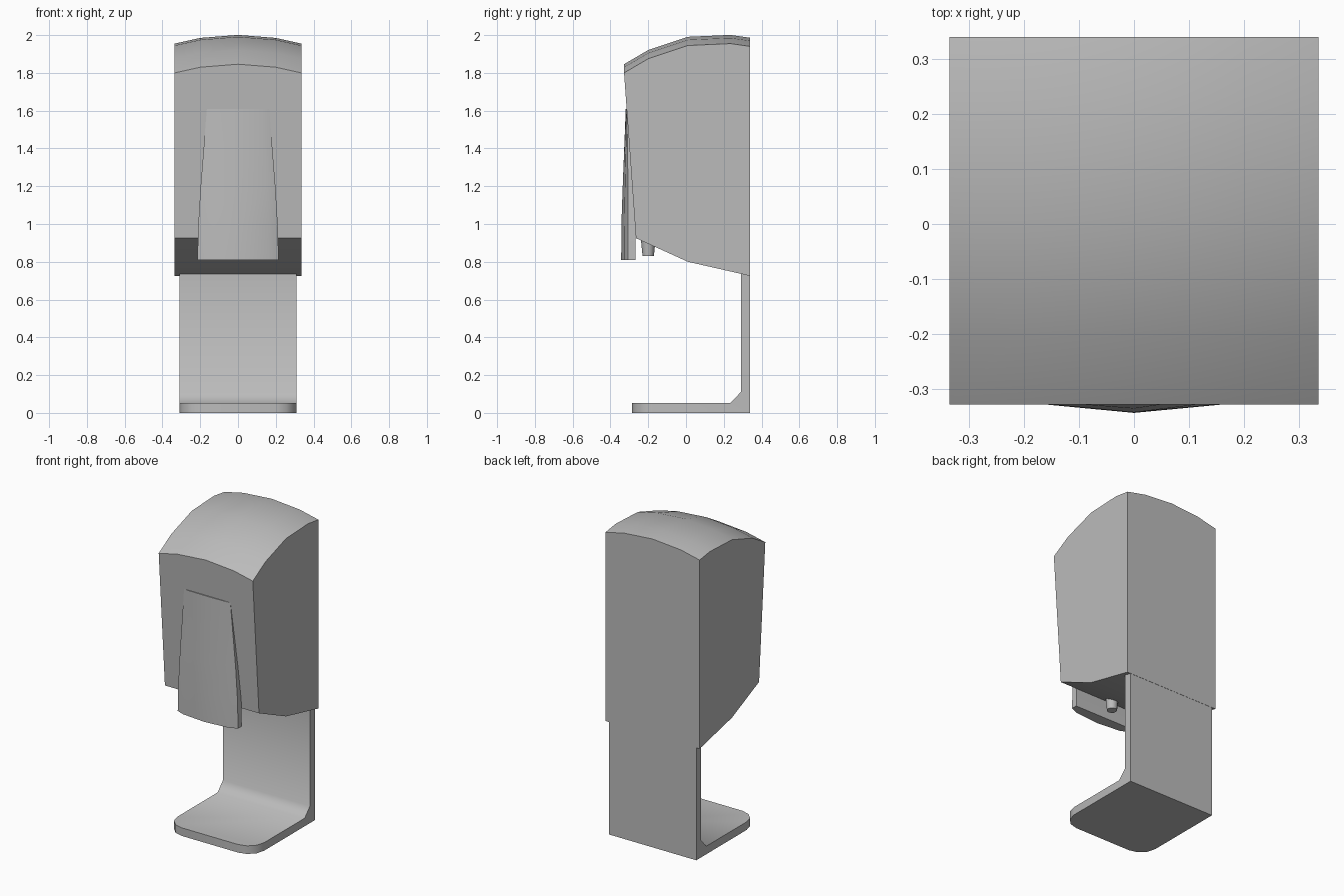
import bpy, bmesh, math

cube = bpy.data.objects.get("Cube")
if cube:
    bpy.data.objects.remove(cube, do_unlink=True)

grey = bpy.data.materials.new("light_grey_plastic")
grey.use_nodes = True
COLOUR = (0.5, 0.5, 0.5, 1)
grey.diffuse_color = COLOUR
grey.node_tree.nodes["Principled BSDF"].inputs["Base Color"].default_value = COLOUR


def finish(name, bm, angle=32):
    bmesh.ops.recalc_face_normals(bm, faces=bm.faces)
    mesh = bpy.data.meshes.new(name)
    bm.to_mesh(mesh)
    bm.free()
    obj = bpy.data.objects.new(name, mesh)
    bpy.context.collection.objects.link(obj)
    mesh.materials.append(grey)
    bpy.ops.object.select_all(action='DESELECT')
    obj.select_set(True)
    bpy.context.view_layer.objects.active = obj
    bpy.ops.object.shade_smooth_by_angle(angle=math.radians(angle))
    return obj


def loft(sections):
    """Join closed loops of equal length and cap both ends."""
    bm = bmesh.new()
    loops = [[bm.verts.new(p) for p in s] for s in sections]
    for a, b in zip(loops, loops[1:]):
        for i in range(len(a)):
            j = (i + 1) % len(a)
            bm.faces.new((a[i], a[j], b[j], b[i]))
    bm.faces.new(loops[0])
    bm.faces.new(loops[-1])
    return bm


# Housing: side profile swept across the width, with a crowned top
roof = [(-0.328, 1.80), (-0.2, 1.875), (0.01, 1.945), (0.235, 1.955), (0.34, 1.94)]
underside = [(0.34, 0.725), (0.01, 0.80), (-0.265, 0.925)]
crown = [(-0.335, 0), (-0.2, 0.03), (0, 0.046), (0.2, 0.03), (0.335, 0)]
finish("housing", loft([
    [(x, y, z + rise) for y, z in roof] + [(x, y, z) for y, z in underside]
    for x, rise in crown]))

# Push lever: bowed panel that widens and stands forward towards the bottom
# Each row: height, half width, front centre, side edge, back
rows = [(0.81, 0.215, -0.343, -0.306, -0.268),
        (1.0, 0.21, -0.342, -0.306, -0.268),
        (1.2, 0.198, -0.335, -0.307, -0.275),
        (1.61, 0.165, -0.319, -0.313, -0.29)]
sections = []
for z, w, mid, edge, back in rows:
    bow = [(-1, 0), (-0.76, 0.58), (0, 1), (0.76, 0.58), (1, 0)]
    front = [(w * t, edge + (mid - edge) * k, z) for t, k in bow]
    sections.append(front + [(w, back, z), (-w, back, z)])
finish("push_lever", loft(sections))

# Nozzle: short tapered spout under the housing
bm = bmesh.new()
bmesh.ops.create_cone(bm, cap_ends=True, segments=12, radius1=0.03, radius2=0.04, depth=0.1)
bmesh.ops.translate(bm, verts=bm.verts, vec=(0, -0.2, 0.88))
finish("nozzle", bm)

# Back plate and drip tray: one bent strip with a sloped inner corner
strip = [(-0.285, 0), (0.338, 0), (0.338, 0.76), (0.29, 0.76),
         (0.29, 0.11), (0.235, 0.052), (-0.285, 0.052)]
bm = loft([[(x, y, z) for y, z in strip] for x in (-0.31, 0.31)])
corners = [e for e in bm.edges
           if all(v.co.y < -0.28 for v in e.verts)
           and abs(e.verts[0].co.z - e.verts[1].co.z) > 0.04]
bmesh.ops.bevel(bm, geom=corners, offset=0.11, segments=3, profile=0.5, affect='EDGES')
finish("back_plate_and_tray", bm, 50)
